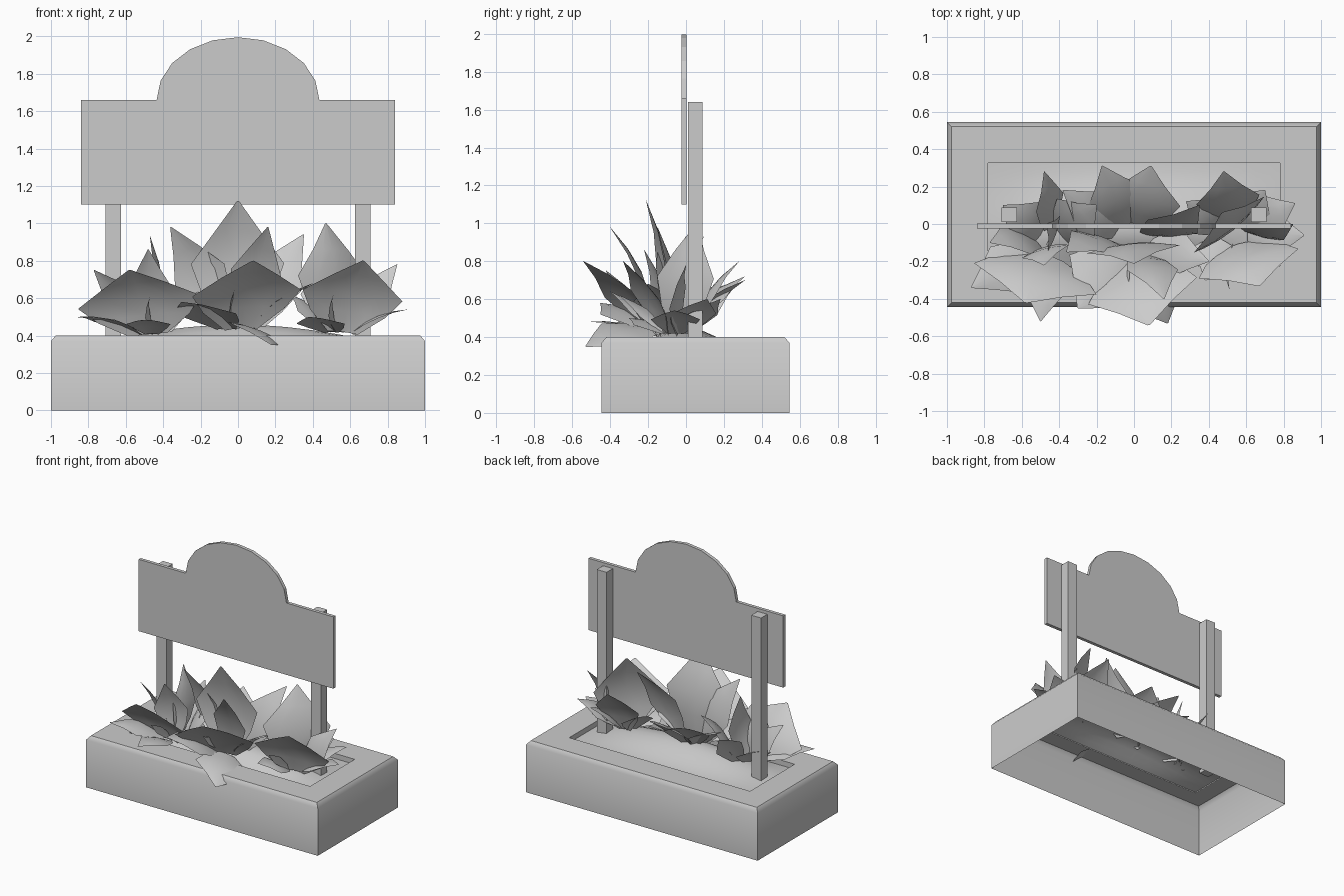
import bpy
import bmesh
import math
from mathutils import Vector, Matrix

scene_cube = bpy.data.objects.get("Cube")
if scene_cube:
    bpy.data.objects.remove(scene_cube, do_unlink=True)

# One flat stone grey for everything
grey = bpy.data.materials.new("pale_grey")
grey.use_nodes = True
colour = (.6, .6, .6, 1)
grey.diffuse_color = colour
grey.node_tree.nodes["Principled BSDF"].inputs["Base Color"].default_value = colour


def finish(name, bm, smooth=None, fix_normals=True):
    """Turn a bmesh into a named, coloured object."""
    if fix_normals:
        bmesh.ops.recalc_face_normals(bm, faces=bm.faces)
    mesh = bpy.data.meshes.new(name)
    bm.to_mesh(mesh)
    bm.free()
    mesh.materials.append(grey)
    obj = bpy.data.objects.new(name, mesh)
    bpy.context.collection.objects.link(obj)
    if smooth:
        bpy.ops.object.select_all(action="DESELECT")
        obj.select_set(True)
        bpy.context.view_layer.objects.active = obj
        bpy.ops.object.shade_smooth_by_angle(angle=math.radians(smooth))
    return obj


def box(name, low, high):
    bm = bmesh.new()
    low, high = Vector(low), Vector(high)
    size = Matrix.Diagonal(high - low).to_4x4()
    bmesh.ops.create_cube(bm, size=1, matrix=Matrix.Translation((low + high) / 2) @ size)
    return finish(name, bm)


def grid_faces(bm, rows):
    """Skin rows of vertices with quads."""
    for a, b in zip(rows, rows[1:]):
        for i in range(len(a) - 1):
            bm.faces.new((a[i], a[i + 1], b[i + 1], b[i]))


# Planter: open-bottomed shell with a softened rim and a sunken lip
MID_Y = .05
TOP = .4
shell = [(0, 0), (0, TOP - .03), (.025, TOP), (.22, TOP), (.22, TOP - .05)]
bm = bmesh.new()
loops = []
for inset, z in shell:
    hx, hy = 1 - inset, .495 - inset
    corners = [(-hx, -hy), (hx, -hy), (hx, hy), (-hx, hy)]
    ring = [bm.verts.new((x, y + MID_Y, z)) for x, y in corners]
    loops.append(ring + ring[:1])
grid_faces(bm, loops)
finish("planter", bm, smooth=45, fix_normals=False)

# Soil: gently mounded sheet inside the lip, higher towards the front
bm = bmesh.new()
STEPS = 12
rows = []
for j in range(STEPS + 1):
    v = j / STEPS
    row = []
    for i in range(STEPS + 1):
        u = i / STEPS
        mound = math.sin(math.pi * u) * math.sin(math.pi * v ** .7) ** 2
        row.append(bm.verts.new((1.56 * (u - .5), .55 * (v - .5) + MID_Y,
                                 .36 + mound / 10)))
    rows.append(row)
grid_faces(bm, rows)
finish("soil", bm, smooth=60, fix_normals=False)

# Sign posts behind the board
for side, name in ((-1, "right_post"), (1, "left_post")):
    x = side * 2 / 3
    box(name, (x - .042, .01, .36), (x + .042, .087, 1.64))

# Sign board: rectangle with a faceted elliptical arch on top
SHOULDER = 1.66
outline = [(-.84, SHOULDER), (-.84, 1.1), (.84, 1.1), (.84, SHOULDER)]
ARCH_SIDES = 10
for k in range(ARCH_SIDES + 1):
    a = math.pi * k / ARCH_SIDES
    outline.append((.435 * math.cos(a), SHOULDER + .335 * math.sin(a)))
bm = bmesh.new()
front = bm.faces.new([bm.verts.new((x, -.024, z)) for x, z in outline])
back = bmesh.ops.extrude_face_region(bm, geom=[front])["geom"]
bmesh.ops.translate(bm, vec=(0, .026, 0),
                    verts=[g for g in back if isinstance(g, bmesh.types.BMVert)])
finish("sign_board", bm)


def leaf(bm, root, tip, half_width, roll=0):
    """Kite-shaped leaf card, arched along its length and cupped across."""
    base = root.lerp(Vector((tip.x, tip.y, root.z)), .2)
    along = tip - base
    across = along.cross(Vector((0, 0, 1))).normalized()
    across.rotate(Matrix.Rotation(math.radians(roll), 3, along))
    normal = across.cross(along).normalized()
    rows = []
    for step, width in enumerate((.3, .75, 1, .5, .02)):
        t = step / 4
        bow = .09 * along.length * math.sin(math.pi * t)
        row = []
        for s in (-1, -.5, 0, .5, 1):
            cup = .12 * half_width * width * s * s
            row.append(bm.verts.new(base + along * t + across * s * width * half_width
                                    + normal * (bow - cup)))
        rows.append(row)
    grid_faces(bm, rows)


def shrub(name, root, leaves):
    """Rosette of leaves (tip x, y, z, half width, roll) and one thin front blade."""
    bm = bmesh.new()
    root = Vector(root)
    for x, y, z, half_width, *roll in leaves:
        leaf(bm, root, Vector((x, y, z)), half_width, *roll)
    leaf(bm, root, root + Vector((-.02, -.3, .2)), .03, 70)
    finish(name, bm, smooth=60, fix_normals=False)


shrub("centre_shrub", (0, -.1, .44), [
    (0, -.21, 1.12, .25, 5), (.08, -.54, .8, .3, 5), (.18, -.53, .35, .2, -20),
    (.09, .31, .7, .2), (-.17, .31, .72, .17), (-.36, -.15, .98, .16, 60),
    (.35, .1, .94, .15, 50), (-.3, -.45, .58, .22), (.16, -.4, .98, .14, -30),
    (.4, -.2, .68, .13), (-.38, .18, .68, .14)])
shrub("right_shrub", (-.45, -.1, .41), [
    (-.58, -.42, .75, .34, 10), (-.47, 0, .93, .1, 60), (-.77, -.1, .75, .12, 50),
    (-.87, -.34, .5, .14), (-.5, -.52, .48, .12), (-.48, .28, .7, .1, 40),
    (-.2, .1, .75, .16), (-.7, .1, .6, .13), (-.48, -.22, .86, .13, 30)])
shrub("left_shrub", (.53, -.05, .42), [
    (.67, -.33, .8, .28, -12), (.47, .06, 1, .24, 10), (.86, .11, .6, .13),
    (.85, 0, .78, .11, 60), (.48, .28, .8, .17), (.91, -.06, .54, .13),
    (.38, -.3, .5, .15), (.7, .18, .6, .14), (.28, .12, .62, .12)])
